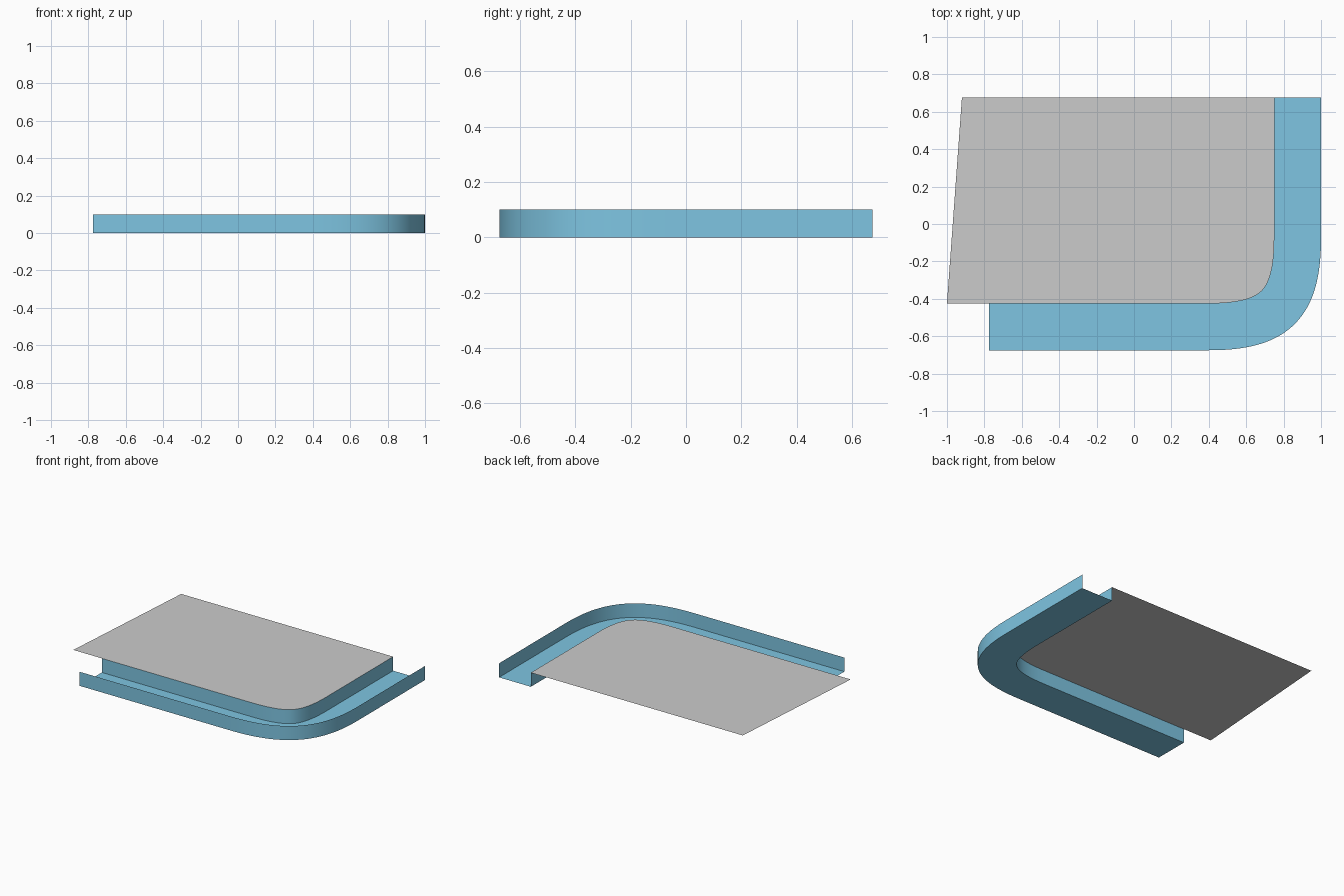
import bpy, bmesh
from mathutils import Vector
from mathutils.geometry import interpolate_bezier

if "Cube" in bpy.data.objects:
    bpy.data.objects.remove(bpy.data.objects["Cube"])

HEIGHT, HALF = 0.1, 0.125

# Centre line of the gutter: two straight runs joined by a bezier corner
A, B, CORNER, K = Vector((0.40, -0.55)), Vector((0.875, -0.075)), Vector((0.875, -0.55)), 0.75
arc = interpolate_bezier(A, A.lerp(CORNER, K), B.lerp(CORNER, K), B, 33)
path = [Vector((-0.775, -0.55))] + [Vector(p[:2]) for p in arc] + [Vector((0.875, 0.675))]


def offset(dist):
    """Path shifted sideways (positive = outwards)."""
    out = []
    for i, p in enumerate(path):
        if i <= 1:
            t = Vector((1, 0))
        elif i >= len(path) - 2:
            t = Vector((0, 1))
        else:
            t = (path[i + 1] - path[i - 1]).normalized()
        out.append(p + Vector((t.y, -t.x)) * dist)
    return out


def finish(name, bm, material=None):
    mesh = bpy.data.meshes.new(name)
    bm.to_mesh(mesh)
    bm.free()
    obj = bpy.data.objects.new(name, mesh)
    bpy.context.collection.objects.link(obj)
    if material:
        mesh.materials.append(material)
    return obj


blue = bpy.data.materials.new("gutter_blue")
blue.diffuse_color = (0.21, 0.56, 0.76, 1)
blue.use_nodes = True
blue.node_tree.nodes["Principled BSDF"].inputs["Base Color"].default_value = blue.diffuse_color

# Gutter: open U profile swept along the path
profile = [(-HALF, HEIGHT), (-HALF, 0), (HALF, 0), (HALF, HEIGHT)]
bm = bmesh.new()
rows = [[bm.verts.new((p.x, p.y, z)) for p in offset(d)] for d, z in profile]
for lo, hi in zip(rows, rows[1:]):
    for i in range(len(path) - 1):
        bm.faces.new((lo[i], hi[i], hi[i + 1], lo[i + 1]))
gutter = finish("gutter", bm, blue)
bpy.context.view_layer.objects.active = gutter
gutter.select_set(True)
bpy.ops.object.shade_smooth_by_angle(angle=0.52)

# Flat slab surface, bounded by the inner lip of the gutter
outline = [(-1, -0.425)] + [tuple(p) for p in offset(-HALF)[1:]] + [(-0.92, 0.675)]
bm = bmesh.new()
bm.faces.new([bm.verts.new((x, y, HEIGHT)) for x, y in outline])
finish("slab_surface", bm)
